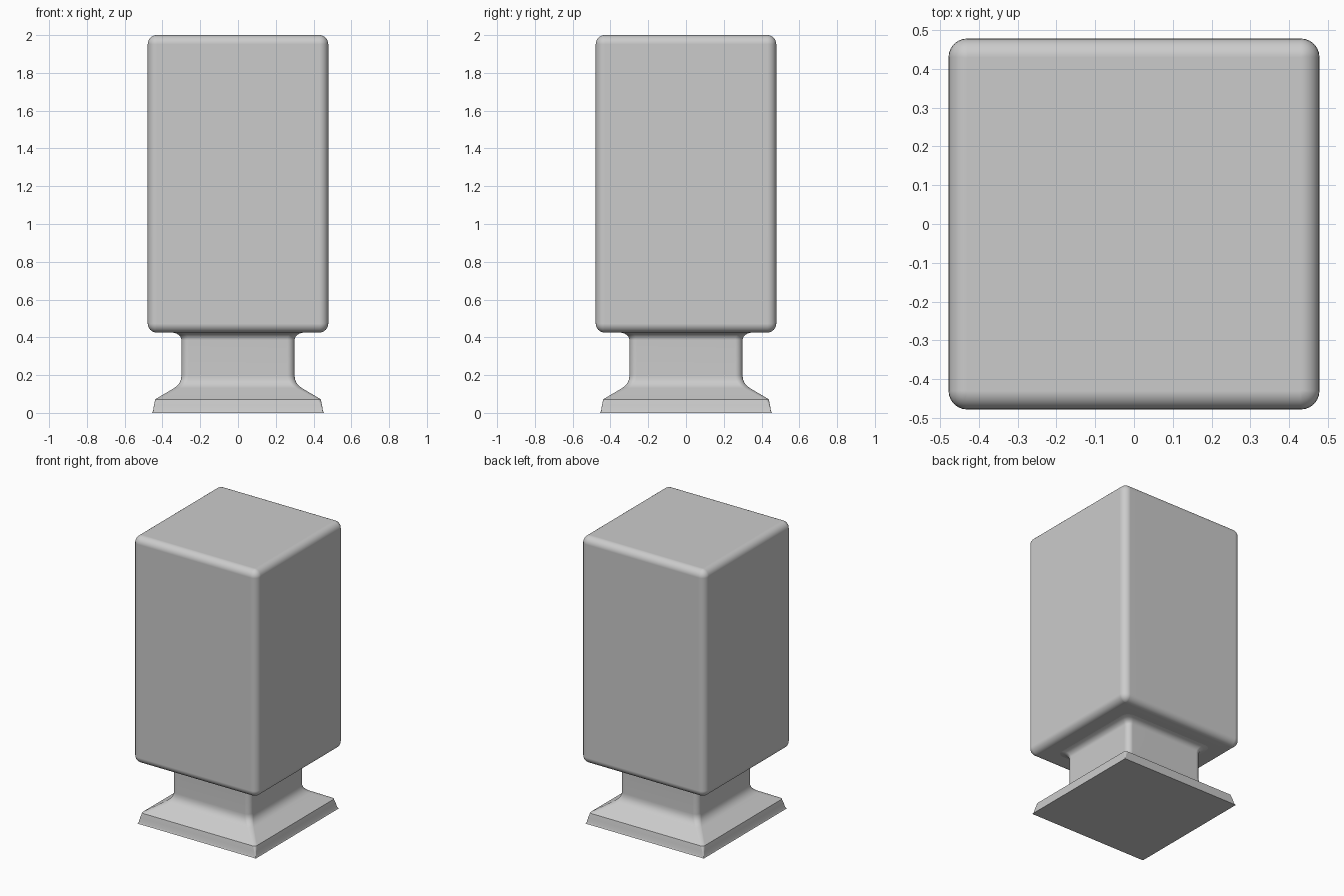
import bpy, bmesh
from math import sin, cos, pi

if "Cube" in bpy.data.objects:
    bpy.data.objects.remove(bpy.data.objects["Cube"])

SEG = 6  # segments per rounded corner


def loft(name, rings, cap_bottom=False, cap_top=False):
    """Skin a stack of rounded squares given as (z, half_width, corner_radius)."""
    bm = bmesh.new()
    loops = []
    for z, half, r in rings:
        loop = []
        for c, (sx, sy) in enumerate(((1, 1), (-1, 1), (-1, -1), (1, -1))):
            for i in range(SEG + 1):
                a = (c + i / SEG) * pi / 2
                loop.append(bm.verts.new((sx * (half - r) + r * cos(a),
                                          sy * (half - r) + r * sin(a), z)))
        loops.append(loop)
    n = len(loops[0])
    for lo, hi in zip(loops, loops[1:]):
        for i in range(n):
            j = (i + 1) % n
            bm.faces.new((lo[i], lo[j], hi[j], hi[i]))
    if cap_bottom:
        bm.faces.new(loops[0][::-1])
    if cap_top:
        bm.faces.new(loops[-1])
    mesh = bpy.data.meshes.new(name)
    bm.to_mesh(mesh)
    bm.free()
    obj = bpy.data.objects.new(name, mesh)
    bpy.context.collection.objects.link(obj)
    bpy.ops.object.select_all(action='DESELECT')
    obj.select_set(True)
    bpy.context.view_layer.objects.active = obj
    bpy.ops.object.shade_smooth_by_angle(angle=0.5)
    mod = obj.modifiers.new("Even shading", 'WEIGHTED_NORMAL')
    mod.keep_sharp = True
    return obj


# Pedestal: flared foot, sloped shoulder, straight neck and fillet into the body
loft("pedestal", [
    (0.0, 0.455, 0.003), (0.012, 0.449, 0.005), (0.04, 0.445, 0.01),
    (0.072, 0.438, 0.02), (0.132, 0.337, 0.03), (0.145, 0.321, 0.032),
    (0.16, 0.309, 0.035), (0.178, 0.302, 0.037), (0.2, 0.299, 0.038),
    (0.385, 0.299, 0.038), (0.4, 0.303, 0.04), (0.412, 0.312, 0.042),
    (0.42, 0.325, 0.045), (0.425, 0.345, 0.05)], cap_bottom=True)

# Body: tall block with rounded edges and corners, open where the neck joins it
HALF, LOW, TOP, B = 0.478, 0.425, 2.0, 0.048
body = [(LOW, 0.345, 0.05)]
for k in range(SEG + 1):
    a = k / SEG * pi / 2
    body.append((LOW + B * (1 - cos(a)), HALF - B * (1 - sin(a)), max(B * sin(a), 0.002)))
for k in range(SEG + 1):
    a = k / SEG * pi / 2
    body.append((TOP - B * (1 - sin(a)), HALF - B * (1 - cos(a)), max(B * cos(a), 0.002)))
loft("body", body, cap_top=True)
